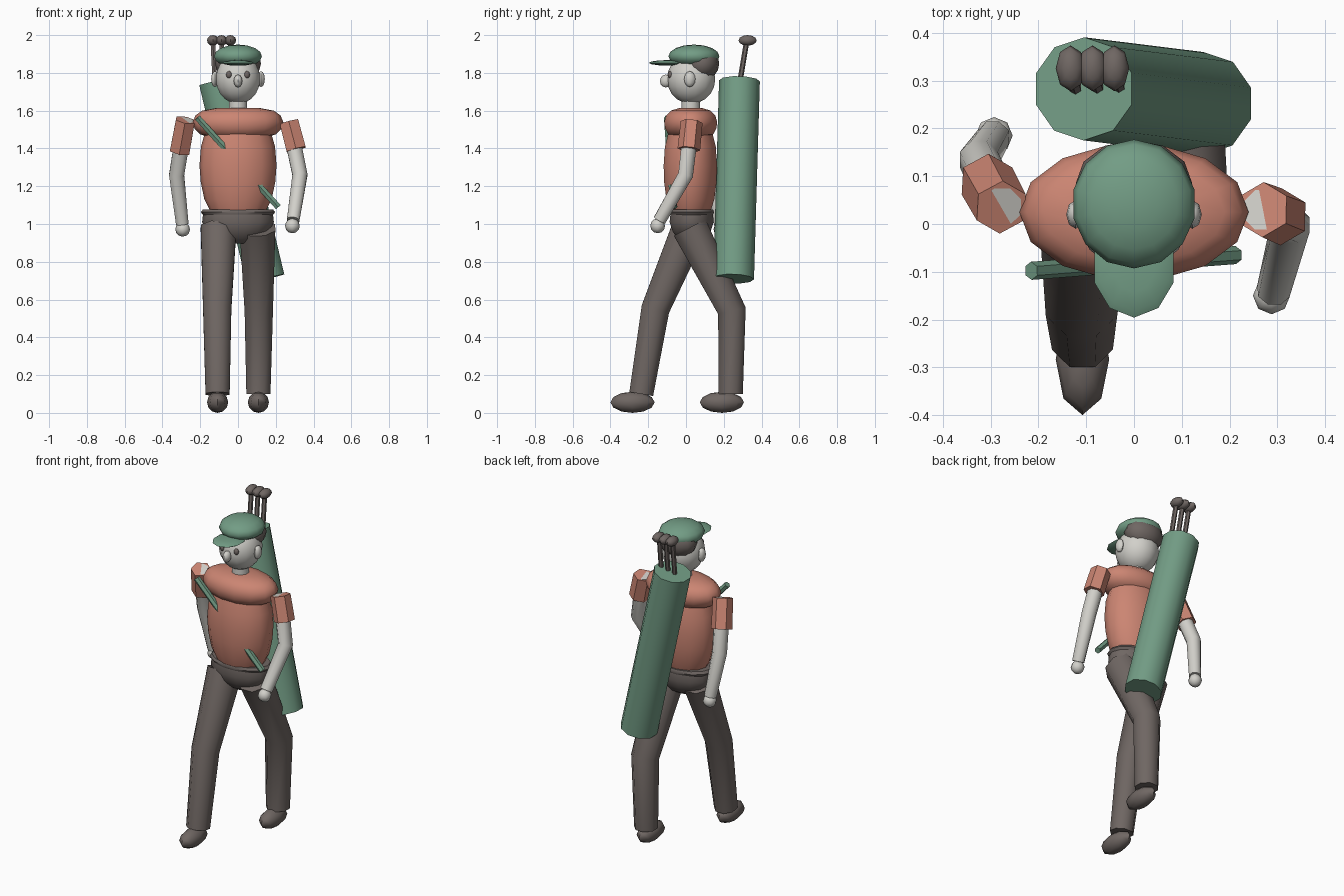
import bpy, bmesh, math
from mathutils import Vector

if "Cube" in bpy.data.objects:
    bpy.data.objects.remove(bpy.data.objects["Cube"])


def material(name, rgb):
    m = bpy.data.materials.new(name)
    m.diffuse_color = (*rgb, 1)
    m.use_nodes = True
    m.node_tree.nodes["Principled BSDF"].inputs["Base Color"].default_value = m.diffuse_color
    return m


GREEN = material("green cloth", (0.17, 0.335, 0.235))
ORANGE = material("coral shirt", (0.60, 0.235, 0.17))
SKIN = material("pale skin", (0.64, 0.63, 0.59))
DARK = material("dark brown", (0.16, 0.135, 0.125))


def finish(name, bm, mat, angle=50):
    bmesh.ops.recalc_face_normals(bm, faces=bm.faces)
    me = bpy.data.meshes.new(name)
    bm.to_mesh(me)
    bm.free()
    me.materials.append(mat)
    ob = bpy.data.objects.new(name, me)
    bpy.context.collection.objects.link(ob)
    bpy.context.view_layer.objects.active = ob
    ob.select_set(True)
    bpy.ops.object.shade_smooth_by_angle(angle=math.radians(angle))
    ob.select_set(False)
    return ob


def bridge(bm, loops):
    n = len(loops[0])
    for a, b in zip(loops, loops[1:]):
        for i in range(n):
            j = (i + 1) % n
            bm.faces.new((a[i], a[j], b[j], b[i]))
    bm.faces.new(loops[0])
    bm.faces.new(loops[-1])


def blob(name, c, r, mat, seg=12, rings=8):
    bm = bmesh.new()
    bmesh.ops.create_uvsphere(bm, u_segments=seg, v_segments=rings, radius=1)
    for v in bm.verts:
        v.co = Vector(c) + Vector([v.co[k] * r[k] for k in range(3)])
    return finish(name, bm, mat)


def tube(name, pts, radii, mat, n=8):
    """Round limb through points, mitred at the joints."""
    bm = bmesh.new()
    pts = [Vector(p) for p in pts]
    loops = []
    for i, (p, r) in enumerate(zip(pts, radii)):
        d = Vector()
        if i > 0:
            d += (p - pts[i - 1]).normalized()
        if i < len(pts) - 1:
            d += (pts[i + 1] - p).normalized()
        d.normalize()
        u = Vector((0, 1, 0)).cross(d).normalized()
        w = d.cross(u)
        loops.append([bm.verts.new(p + r * (u * math.cos(t) + w * math.sin(t)))
                      for t in [2 * math.pi * (k + 0.5) / n for k in range(n)]])
    bridge(bm, loops)
    return finish(name, bm, mat)


def loft(name, rings, mat, cy=0.03, n=14):
    """Stack of horizontal ellipses (z, rx, ry)."""
    bm = bmesh.new()
    bridge(bm, [[bm.verts.new((rx * math.cos(2 * math.pi * k / n),
                               cy + ry * math.sin(2 * math.pi * k / n), z))
                 for k in range(n)] for z, rx, ry in rings])
    return finish(name, bm, mat)


# Head, face and cap
blob("head", (0, 0.027, 1.768), (0.12, 0.128, 0.132), SKIN, 14, 10)
blob("hair", (0, 0.085, 1.85), (0.122, 0.091, 0.092), DARK)
blob("nose", (0, -0.107, 1.757), (0.023, 0.031, 0.034), SKIN, 8, 6)
for side, label in ((-1, "right"), (1, "left")):
    blob(label + "_eye", (side * 0.047, -0.083, 1.79), (0.016, 0.014, 0.02), DARK, 8, 6)
    blob(label + "_ear", (side * 0.122, 0.02, 1.767), (0.02, 0.03, 0.042), SKIN, 8, 6)
blob("cap_dome", (0, 0.042, 1.888), (0.13, 0.135, 0.062), GREEN, 14, 8)
blob("cap_brim", (0, -0.09, 1.853), (0.087, 0.106, 0.015), GREEN, 10, 6)
tube("neck", [(0, 0.025, 1.58), (0, 0.025, 1.68)], [0.05, 0.05], SKIN, 10)

# Shirt
loft("shirt_body", [(1.075, 0.15, 0.112), (1.13, 0.178, 0.13), (1.22, 0.197, 0.142),
                    (1.31, 0.204, 0.145), (1.41, 0.196, 0.138), (1.5, 0.17, 0.115)], ORANGE, 0.023)
loft("shirt_shoulders", [(1.455, 0.14, 0.085), (1.475, 0.2, 0.122), (1.505, 0.23, 0.139),
                         (1.54, 0.24, 0.144), (1.575, 0.225, 0.133), (1.6, 0.19, 0.108),
                         (1.615, 0.11, 0.06)], ORANGE, 0.025)

# Belt and hips
loft("belt", [(1.048, 0.185, 0.115), (1.063, 0.197, 0.122), (1.078, 0.185, 0.115)], DARK)
loft("hips", [(0.897, 0.06, 0.04), (0.92, 0.115, 0.075), (0.96, 0.165, 0.103),
              (1.01, 0.19, 0.12), (1.055, 0.185, 0.115)], DARK)

# Walking legs and shoes: (label, x sign, knee, ankle, shoe y)
for label, s, knee, ankle, shoe in (
        ("right", -1, (-0.162, 0.55), (-0.237, 0.1), -0.283),
        ("left", 1, (0.243, 0.54), (0.237, 0.1), 0.19)):
    tube(label + "_leg", [(s * 0.103, 0.02, 0.98), (s * 0.11, *knee), (s * 0.108, *ankle)],
         [0.102, 0.081, 0.069], DARK)
    blob(label + "_shoe", (s * 0.108, shoe, 0.056), (0.056, 0.117, 0.056), DARK, 8, 6)

# Arms: shoulder, cuff, elbow, wrist, hand
for label, sh, cuff, elbow, wrist, hand in (
        ("right", (-0.278, 0.035, 1.55), (-0.308, 0.09, 1.385), (-0.325, 0.135, 1.26),
         (-0.295, 0.182, 1.0), (-0.293, 0.185, 0.972)),
        ("left", (0.27, 0.03, 1.54), (0.308, 0.015, 1.395), (0.328, -0.002, 1.26),
         (0.292, -0.14, 1.02), (0.288, -0.15, 0.99))):
    tube(label + "_sleeve", [sh, cuff], [0.058, 0.06], ORANGE, 6)
    tube(label + "_arm", [sh, elbow, wrist], [0.045, 0.043, 0.036], SKIN)
    blob(label + "_hand", hand, (0.039, 0.039, 0.039), SKIN, 8, 6)

# Bag slung across the back, with its strap
tube("bag", [(0.145, 0.252, 0.71), (-0.105, 0.283, 1.758)], [0.108, 0.108], GREEN, 10)
tube("bag_strap", [(-0.215, -0.098, 1.563), (0.213, -0.065, 1.09)], [0.019, 0.019], GREEN, 6)

# Three clubs standing in the bag
for i, x in enumerate((-0.133, -0.087, -0.041)):
    tube(f"club_shaft_{i + 1}", [(x + 0.012, 0.28, 1.72), (x, 0.32, 1.96)], [0.014, 0.014], DARK, 6)
    blob(f"club_head_{i + 1}", (x, 0.326, 1.972), (0.031, 0.048, 0.028), DARK, 8, 6)
